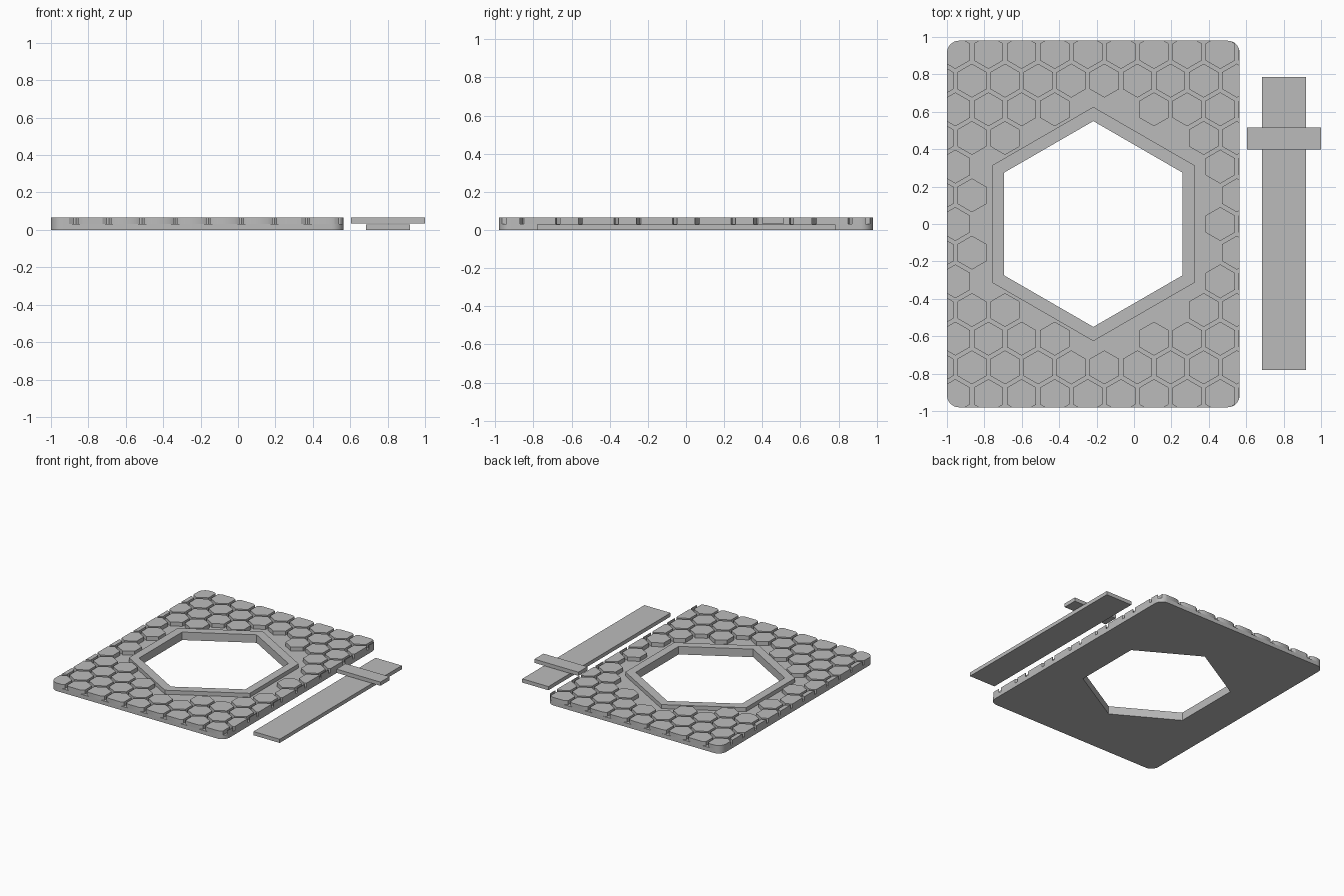
import bpy
from math import sin, cos, radians, sqrt
from mathutils import Vector

cube = bpy.data.objects.get("Cube")
if cube:
    bpy.data.objects.remove(cube, do_unlink=True)

grey = bpy.data.materials.new("light_grey")
grey.use_nodes = True
colour = (0.5, 0.5, 0.5, 1)
grey.diffuse_color = colour
grey.node_tree.nodes["Principled BSDF"].inputs["Base Color"].default_value = colour

FLOOR, TOP = 0.0325, 0.065
LEFT, RIGHT, HALF_Y, CORNER = -1.0, 0.565, 0.98, 0.065
CENTRE = Vector(((LEFT + RIGHT) / 2, 0))
PITCH, TILE_R = 0.177, 0.0905


def prism(name, loops, z0, z1):
    """Extrude flat outlines (inner loops become holes) into a mesh object."""
    curve = bpy.data.curves.new(name, 'CURVE')
    curve.dimensions = '2D'
    curve.fill_mode = 'BOTH'
    curve.extrude = (z1 - z0) / 2
    for loop in loops:
        spline = curve.splines.new('POLY')
        spline.points.add(len(loop) - 1)
        for point, p in zip(spline.points, loop):
            point.co = (p.x, p.y, 0, 1)
        spline.use_cyclic_u = True
    obj = bpy.data.objects.new(name, curve)
    bpy.context.collection.objects.link(obj)
    obj.location.z = (z0 + z1) / 2
    bpy.ops.object.select_all(action='DESELECT')
    obj.select_set(True)
    bpy.context.view_layer.objects.active = obj
    bpy.ops.object.convert(target='MESH')
    obj = bpy.context.view_layer.objects.active
    obj.data.materials.clear()
    obj.data.materials.append(grey)
    bpy.ops.object.shade_smooth_by_angle(angle=radians(30))
    return obj


def hexagon(centre, r):
    return [centre + r * Vector((sin(radians(60 * i)), cos(radians(60 * i))))
            for i in reversed(range(6))]


def rectangle(x0, x1, y0, y1):
    return [Vector(p) for p in ((x0, y0), (x1, y0), (x1, y1), (x0, y1))]


def rounded_outline(steps=8):
    hx, hy = (RIGHT - LEFT) / 2 - CORNER, HALF_Y - CORNER
    points = []
    for q, (sx, sy) in enumerate(((1, 1), (-1, 1), (-1, -1), (1, -1))):
        for i in range(steps + 1):
            a = radians(90 * (q + i / steps))
            points.append(CENTRE + Vector((sx * hx + CORNER * cos(a),
                                           sy * hy + CORNER * sin(a))))
    return points


def edges(loop):
    return zip(loop, loop[1:] + loop[:1])


def side(p, a, b):
    return (b - a).cross(p - a)


def clip(poly, boundary):
    """Keep the part of a convex polygon inside a convex boundary."""
    for a, b in edges(boundary):
        kept = []
        for p, q in edges(poly):
            sp, sq = side(p, a, b), side(q, a, b)
            if sp >= 0:
                kept.append(p)
            if sp * sq < 0:
                kept.append(p.lerp(q, sp / (sp - sq)))
        poly = kept
        if len(poly) < 3:
            return []
    return poly


outline = rounded_outline()
window = hexagon(CENTRE, 0.55)
rim = hexagon(CENTRE, 0.626)

# Base plate with window, and the raised frame round it
prism("base_plate", [outline, window], 0, FLOOR)
prism("window_rim", [rim, window], FLOOR, TOP)

# Honeycomb tiles, trimmed at the plate edge and left out round the window
tiles = []
for row in range(-6, 7):
    shift = PITCH / 2 if row % 2 else 0
    for col in range(-1, 10):
        centre = Vector((-0.955 + shift + col * PITCH, row * PITCH * sqrt(3) / 2))
        tile = hexagon(centre, TILE_R)
        if not clip(tile, rim):
            tile = clip(tile, outline)
            if tile:
                tiles.append(tile)
prism("honeycomb_tiles", tiles, FLOOR, TOP)

# Separate sliding bar and its crosspiece
prism("long_bar", [rectangle(0.685, 0.92, -0.78, 0.785)], 0, 0.03)
prism("cross_bar", [rectangle(0.605, 1.0, 0.398, 0.515)], 0.035, TOP)
